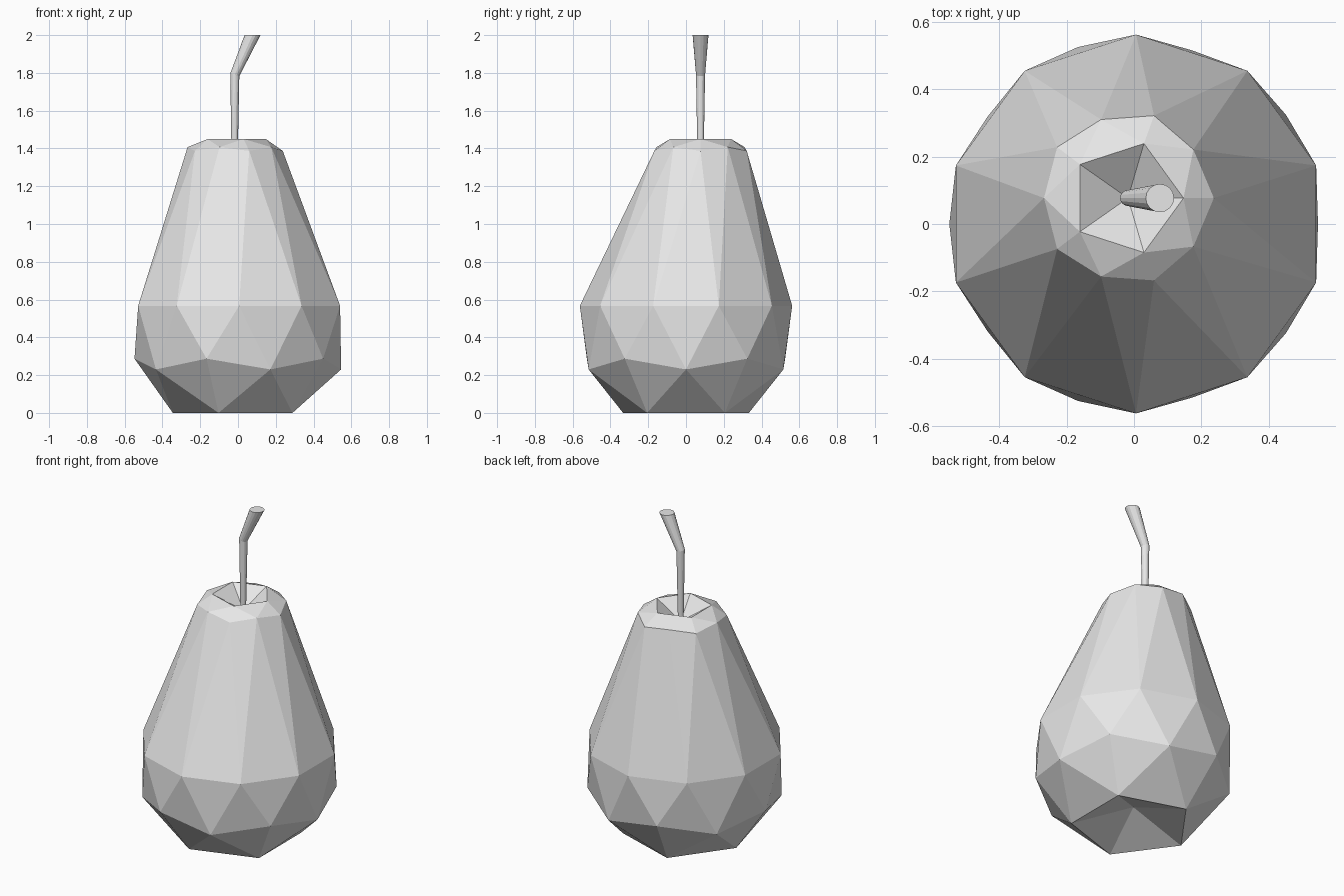
import bpy
import bmesh
from math import hypot, cos, sin, tau
from mathutils import Vector

cube = bpy.data.objects.get("Cube")
if cube:
    bpy.data.objects.remove(cube, do_unlink=True)

# One plain grey for the whole fruit
grey = bpy.data.materials.new("light grey")
grey.use_nodes = True
grey.diffuse_color = (0.8, 0.8, 0.8, 1)
grey.node_tree.nodes["Principled BSDF"].inputs["Base Color"].default_value = grey.diffuse_color


def add_object(name, bm):
    bmesh.ops.recalc_face_normals(bm, faces=bm.faces)
    mesh = bpy.data.meshes.new(name)
    bm.to_mesh(mesh)
    bm.free()
    mesh.materials.append(grey)
    obj = bpy.data.objects.new(name, mesh)
    bpy.context.collection.objects.link(obj)
    return obj


# Pear body: a low-poly icosphere whose rings are moved onto the pear profile.
# Each ring: height on the unit sphere, then centre x, centre y, radius, height.
RINGS = [
    (-1.0, 0.005, 0, 0, 0.12),
    (-0.851, 0.005, 0, 0.35, 0),
    (-0.526, 0.004, 0, 0.542, 0.23),
    (-0.447, 0.004, 0, 0.552, 0.287),
    (0.0, 0.006, 0, 0.562, 0.567),
    (0.447, -0.02, 0.077, 0.257, 1.387),
    (0.526, -0.022, 0.077, 0.245, 1.407),
    (0.851, -0.023, 0.077, 0.17, 1.45),
    (1.0, -0.018, 0.077, 0, 1.35),
]
bm = bmesh.new()
bmesh.ops.create_icosphere(bm, subdivisions=2, radius=1)
for v in bm.verts:
    level, cx, cy, radius, height = min(RINGS, key=lambda r: abs(r[0] - v.co.z))
    scale = radius / max(hypot(v.co.x, v.co.y), 0.001)
    v.co = (cx + v.co.x * scale, cy + v.co.y * scale, height)
add_object("pear_body", bm)

# Stem: a round tube that bends and widens towards its flat tip.
# Each section: centre x, height, radius, side tilt.
SECTIONS = [(-0.018, 1.34, 0.016, 0), (-0.017, 1.79, 0.024, 0.3), (0.077, 2.0, 0.042, 0)]
SIDES = 16
bm = bmesh.new()
loops = []
for cx, z, radius, tilt in SECTIONS:
    loop = []
    for i in range(SIDES):
        a = tau * i / SIDES
        dx = radius * cos(a)
        loop.append(bm.verts.new(Vector((cx + dx, 0.077 + radius * sin(a), z - dx * tilt))))
    loops.append(loop)
for low, high in zip(loops, loops[1:]):
    for i in range(SIDES):
        j = (i + 1) % SIDES
        bm.faces.new((low[i], low[j], high[j], high[i]))
bm.faces.new(loops[0])
bm.faces.new(loops[-1])
add_object("stem", bm)
